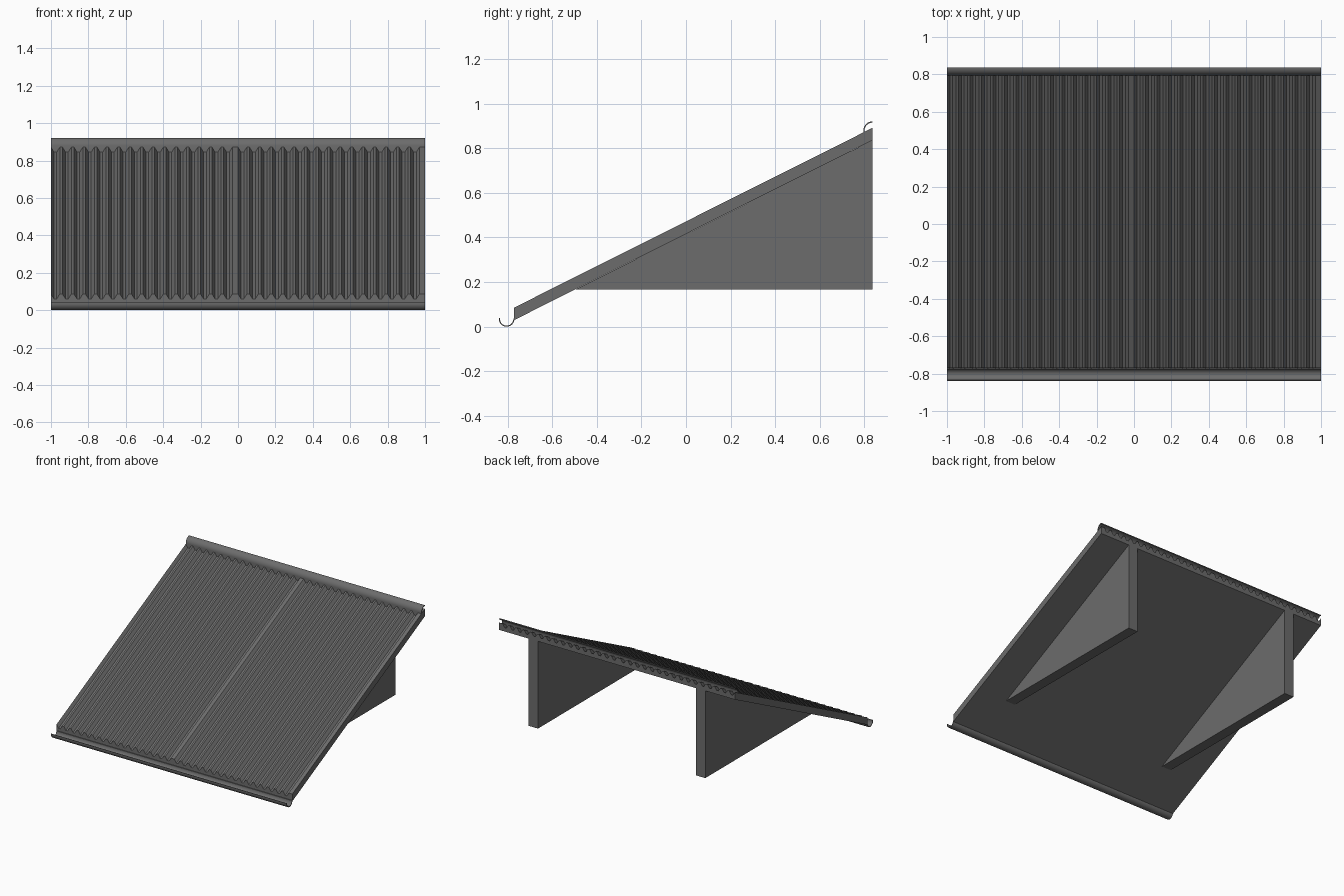
import bpy, bmesh, math
from mathutils import Vector

cube = bpy.data.objects.get("Cube")
if cube:
    bpy.data.objects.remove(cube)

grey = bpy.data.materials.new("dark grey metal")
grey.use_nodes = True
colour = (0.15, 0.15, 0.15, 1)
grey.diffuse_color = colour
grey.node_tree.nodes["Principled BSDF"].inputs["Base Color"].default_value = colour


def extrude_profile(name, points, direction, smooth=False):
    """Solid made by sweeping a closed outline along a direction."""
    bm = bmesh.new()
    face = bm.faces.new([bm.verts.new(p) for p in points])
    result = bmesh.ops.extrude_face_region(bm, geom=[face], use_keep_orig=True)
    moved = [v for v in result["geom"] if isinstance(v, bmesh.types.BMVert)]
    bmesh.ops.translate(bm, verts=moved, vec=Vector(direction))
    bmesh.ops.recalc_face_normals(bm, faces=bm.faces)
    mesh = bpy.data.meshes.new(name)
    bm.to_mesh(mesh)
    bm.free()
    mesh.materials.append(grey)
    obj = bpy.data.objects.new(name, mesh)
    bpy.context.collection.objects.link(obj)
    if smooth:
        bpy.ops.object.select_all(action="DESELECT")
        obj.select_set(True)
        bpy.context.view_layer.objects.active = obj
        bpy.ops.object.shade_smooth_by_angle(angle=math.radians(35))
    return obj


def arc(cy, cz, ry, rz, start, end, steps=14):
    """Points on an elliptical arc in the side plane at the right end."""
    angles = [math.radians(start + (end - start) * i / steps) for i in range(steps + 1)]
    return [(-1, cy + ry * math.cos(a), cz + rz * math.sin(a)) for a in angles]


# Corrugated roof: two sheets side by side, each ending in a wide flat rib
front_y, back_y = -0.77, 0.837
bottom, valley, peak = 0.03, 0.06, 0.086
rise = 0.806
ribs, pitch = 16, 0.0615
outline = [(-1, front_y, bottom)]
for sheet_x in (-1, 0):
    for i in range(ribs):
        x = sheet_x + i * pitch
        for part, z in ((0, peak), (0.27, valley), (0.5, valley), (0.77, peak)):
            outline.append((x + part * pitch, front_y, z))
outline += [(1, front_y, peak), (1, front_y, bottom)]
extrude_profile("corrugated_roof", outline, (0, back_y - front_y, rise))

# Triangular supports under the roof
wedge = [(-0.495, 0.167), (back_y, 0.167), (back_y, 0.836)]
for side, x in (("right", -0.75), ("left", 0.67)):
    extrude_profile(side + "_support", [(x, y, z) for y, z in wedge], (0.08, 0, 0))

# Curved gutter along the low edge
gutter = arc(-0.804, 0.035, 0.035, 0.035, 172, 365)
gutter += arc(-0.804, 0.035, 0.030, 0.030, 365, 172)
extrude_profile("gutter", gutter, (2, 0, 0), smooth=True)

# Curved ridge cap along the high edge
cap = [(-1, 0.795, 0.845)] + arc(back_y, 0.878, 0.042, 0.043, 180, 90)
cap += arc(back_y, 0.878, 0.037, 0.037, 90, 180) + [(-1, 0.800, 0.845)]
extrude_profile("ridge_cap", cap, (2, 0, 0), smooth=True)
